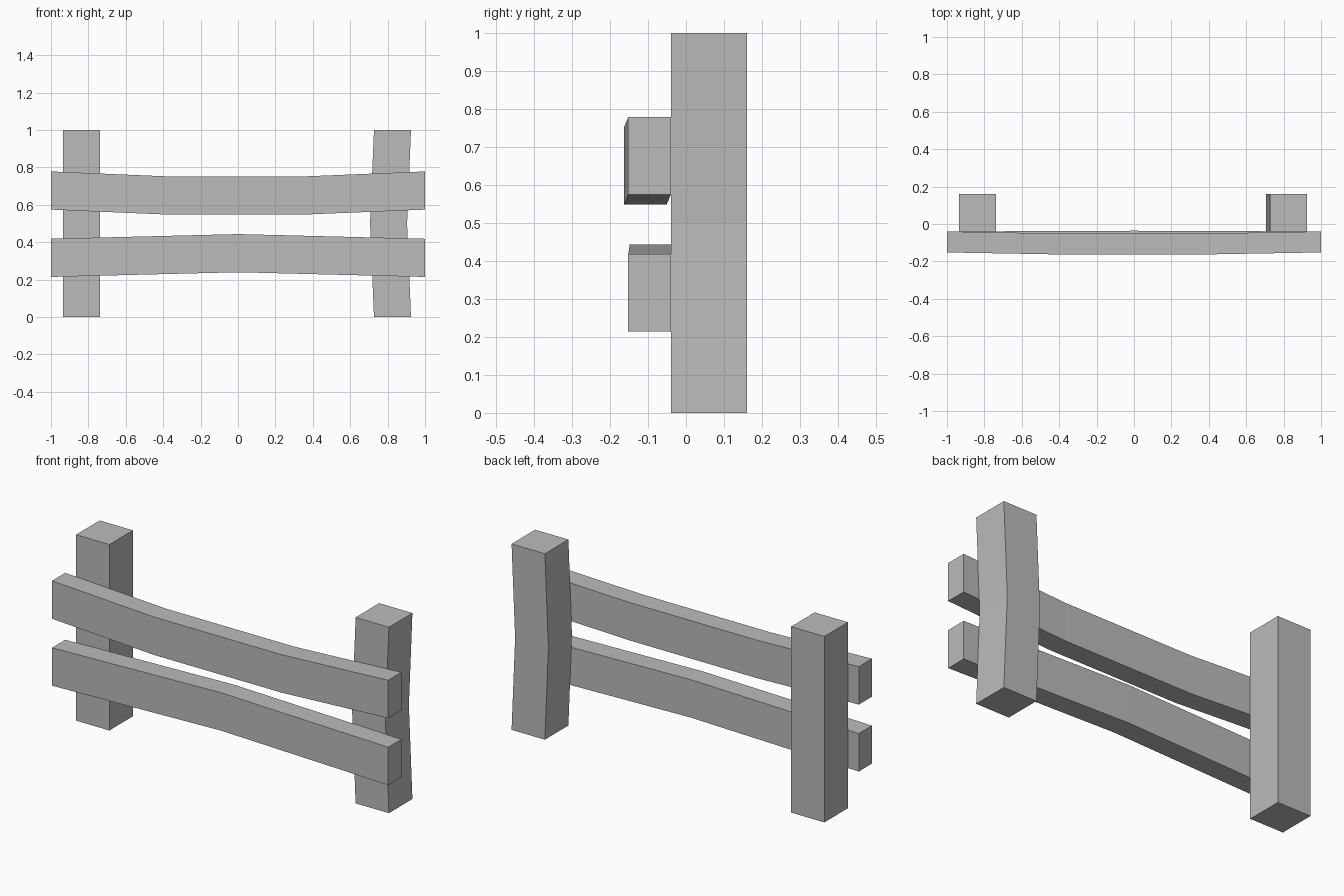
import bpy
import bmesh
from mathutils import Vector

cube = bpy.data.objects.get("Cube")
if cube:
    bpy.data.objects.remove(cube, do_unlink=True)

# Single flat grey
grey = bpy.data.materials.new("plain grey")
grey.use_nodes = True
colour = (0.5, 0.5, 0.5, 1)
grey.diffuse_color = colour
grey.node_tree.nodes["Principled BSDF"].inputs["Base Color"].default_value = colour


def beam(name, path, u, v):
    """Sweep a rectangle with half-sides u and v along the path centres."""
    u, v = Vector(u), Vector(v)
    bm = bmesh.new()
    rings = []
    for point in path:
        c = Vector(point)
        rings.append([bm.verts.new(c + d) for d in (-u - v, u - v, u + v, v - u)])
    for a, b in zip(rings, rings[1:]):
        for i in range(4):
            j = (i + 1) % 4
            bm.faces.new((a[i], a[j], b[j], b[i]))
    bm.faces.new(rings[0])
    bm.faces.new(rings[-1])
    bmesh.ops.recalc_face_normals(bm, faces=bm.faces)
    mesh = bpy.data.meshes.new(name)
    bm.to_mesh(mesh)
    bm.free()
    mesh.materials.append(grey)
    obj = bpy.data.objects.new(name, mesh)
    bpy.context.collection.objects.link(obj)


# Posts: one straight, one bowed inward at mid height
post_u, post_v = (0.099, 0, 0), (0, 0.1, 0)
beam("right_post", [(-0.837, 0.061, 0), (-0.837, 0.061, 1)], post_u, post_v)
beam("left_post", [(0.826, 0.061, 0), (0.805, 0.061, 0.5), (0.826, 0.061, 1)],
     post_u, post_v)

# Rails: the upper sags, the lower arches
rail_u, rail_v = (0, 0.056, 0), (0, 0, 0.102)
beam("upper_rail", [(-1, -0.096, 0.676), (-0.39, -0.107, 0.65),
                    (0.37, -0.107, 0.65), (1, -0.096, 0.676)], rail_u, rail_v)
beam("lower_rail", [(-1, -0.096, 0.316), (0, -0.092, 0.341),
                    (1, -0.096, 0.316)], rail_u, rail_v)
